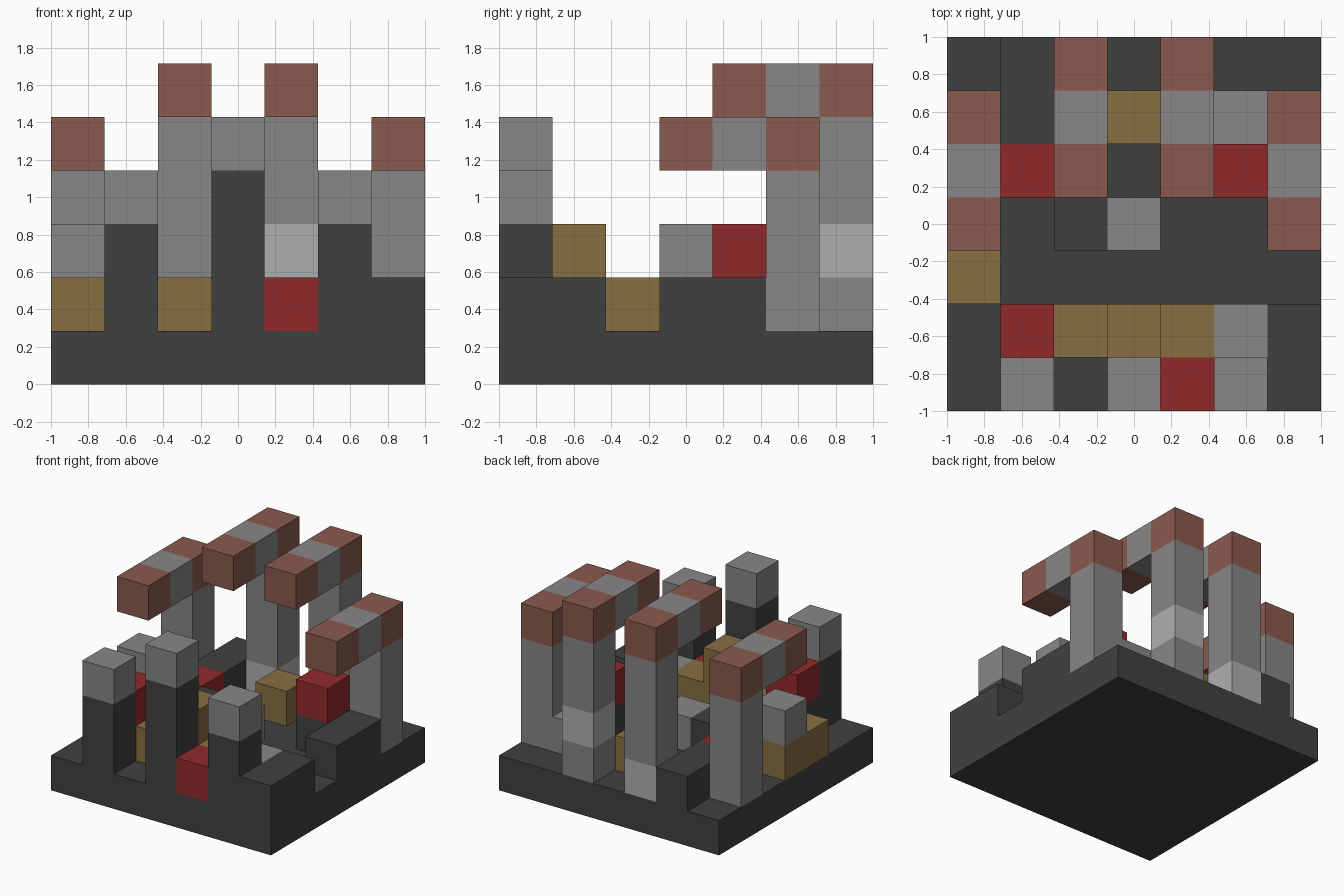
import bpy
import bmesh
from mathutils import Matrix, Vector

default_cube = bpy.data.objects.get("Cube")
if default_cube:
    bpy.data.objects.remove(default_cube, do_unlink=True)

CELLS = 7
UNIT = 2 / CELLS


def linear(channel):
    c = channel / 255
    return c / 12.92 if c <= 0.04045 else ((c + 0.055) / 1.055) ** 2.4


def make_material(name, red, green, blue):
    color = (linear(red), linear(green), linear(blue), 1)
    mat = bpy.data.materials.new(name)
    mat.use_nodes = True
    mat.diffuse_color = color
    mat.node_tree.nodes["Principled BSDF"].inputs["Base Color"].default_value = color
    return mat


charcoal = make_material("charcoal", 64, 64, 64)
stone = make_material("stone_grey", 136, 134, 134)
pale = make_material("pale_grey", 175, 175, 175)
clay = make_material("clay_brown", 138, 90, 78)
tan = make_material("tan", 136, 110, 66)
red = make_material("red", 146, 42, 42)


def block(name, mat, column, row, level, wide=1, deep=1, tall=1):
    """Box in grid cells: column from -x, row from the front, level from the ground."""
    size = Vector((wide, deep, tall)) * UNIT
    corner = Vector((column * UNIT - 1, row * UNIT - 1, level * UNIT))
    bm = bmesh.new()
    bmesh.ops.create_cube(bm, size=1)
    bmesh.ops.transform(bm, verts=bm.verts,
                        matrix=Matrix.Translation(corner + size / 2) @ Matrix.Diagonal(size.to_4d()))
    mesh = bpy.data.meshes.new(name)
    bm.to_mesh(mesh)
    bm.free()
    mesh.materials.append(mat)
    obj = bpy.data.objects.new(name, mesh)
    bpy.context.collection.objects.link(obj)


# Ground slab
block("base_slab", charcoal, 0, 0, 0, CELLS, CELLS)

# Front posts with grey caps
for column, height in ((1, 2), (3, 3), (5, 2)):
    block("front_post", charcoal, column, 0, 1, tall=height)
    block("front_post_cap", stone, column, 0, 1 + height)


# Rear pillars with overhanging three-cell beams
def beam(column, row, level):
    for step, mat in enumerate((clay, stone, clay)):
        block("beam_segment", mat, column, row - step, level)


for column in (0, 6):
    block("side_pillar", stone, column, 5, 1, tall=3)
    beam(column, 5, 4)

block("rear_pillar_foot", pale, 2, 6, 1)
block("rear_pillar", stone, 2, 6, 2, tall=3)
block("rear_pillar_foot", stone, 4, 6, 1)
block("rear_pillar_band", pale, 4, 6, 2)
block("rear_pillar", stone, 4, 6, 3, tall=2)
for column in (2, 4):
    beam(column, 6, 5)

# Low charcoal walls
block("front_corner_wall", charcoal, 6, 0, 1, deep=2)
block("side_wall", charcoal, 6, 3, 1, deep=2)
block("rear_wall", charcoal, 1, 5, 1, deep=2)
block("middle_block", charcoal, 2, 3, 1)

# Tan blocks
block("tan_row", tan, 2, 1, 1, wide=3)
block("tan_row_top", tan, 3, 1, 2)
block("tan_side_blocks", tan, 0, 2, 1, deep=2)
block("tan_rear_block", tan, 3, 5, 1)

# Grey blocks
block("grey_side_block", stone, 0, 3, 2)
block("grey_middle_block", stone, 3, 3, 1)
block("grey_front_block", stone, 5, 1, 1)
block("grey_rear_block", stone, 5, 5, 1)

# Red blocks, two of them on charcoal plinths
block("red_front_block", red, 4, 0, 1)
block("red_low_block", red, 1, 4, 1)
for column, row in ((1, 1), (5, 4)):
    block("red_block_plinth", charcoal, column, row, 1)
    block("red_raised_block", red, column, row, 2)
